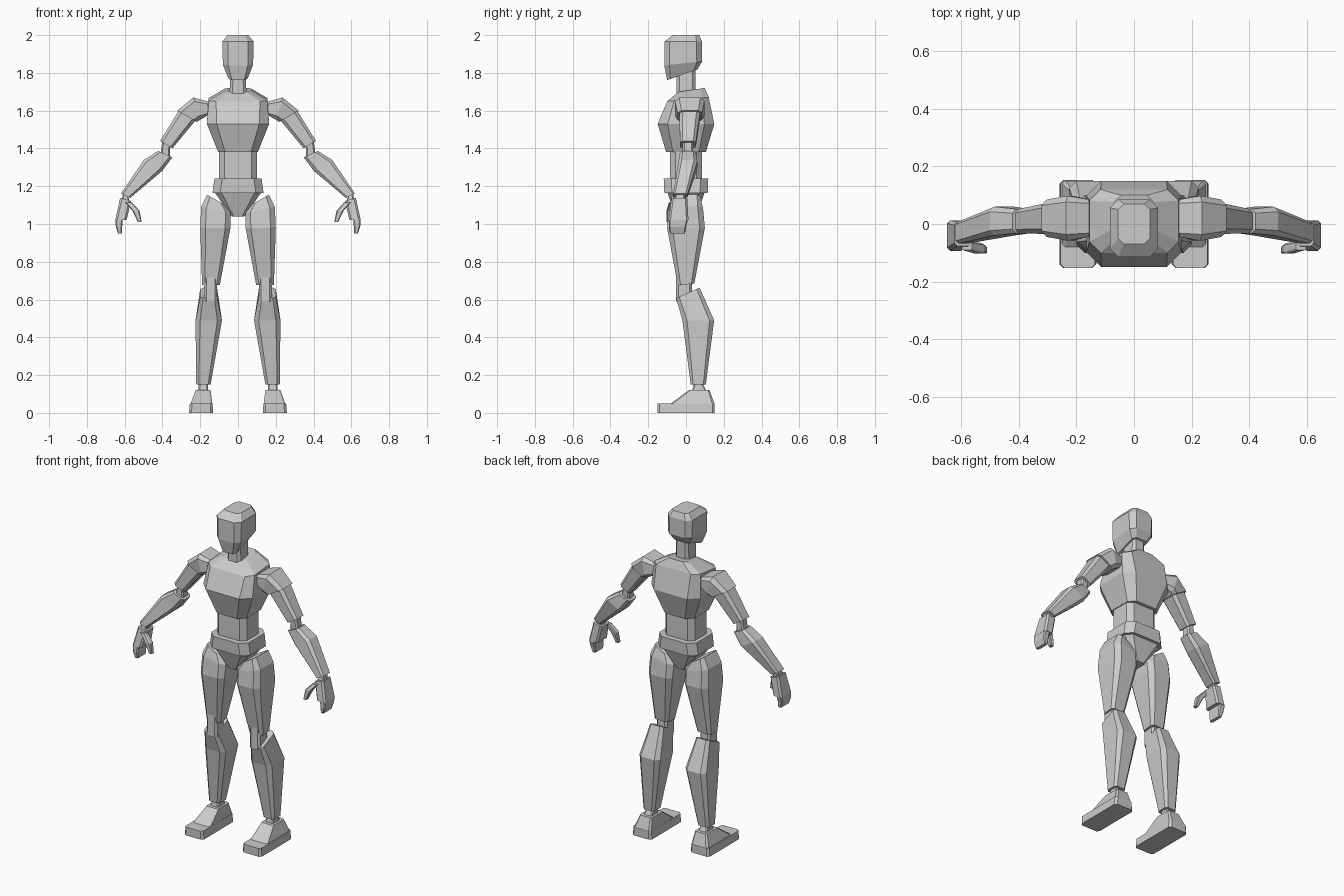
import bpy, bmesh
from math import cos, sin, radians
from mathutils import Vector

cube = bpy.data.objects.get("Cube")
if cube:
    bpy.data.objects.remove(cube)

grey = bpy.data.materials.new("light_grey")
grey.use_nodes = True
grey.diffuse_color = (.6, .6, .6, 1)
grey.node_tree.nodes["Principled BSDF"].inputs["Base Color"].default_value = grey.diffuse_color


def ring(x=0, y=0, z=0, wide=.05, deep=.05, turn=0, slope=0, cut=.35):
    """Rectangle with cut corners, from half sizes, turned about y, sloped front to back."""
    across = Vector((cos(radians(turn)), 0, sin(radians(turn))))
    along = Vector((0, 1, slope))
    corner = cut * min(wide, deep)
    half = [(wide - corner, -deep), (wide, corner - deep),
            (wide, deep - corner), (wide - corner, deep)]
    outline = half + [(-p, -q) for p, q in half]
    return [Vector((x, y, z)) + across * p + along * q for p, q in outline]


def shrink(points, factor=.65):
    """Smaller copy of a ring, for the pegs that join two parts."""
    centre = sum(points, Vector()) / len(points)
    return [centre.lerp(point, factor) for point in points]


def loft(name, rings, paired=False):
    """Closed skin through a list of rings, mirrored to the other side if paired."""
    bm = bmesh.new()
    loops = [[bm.verts.new(point) for point in points] for points in rings]
    for low, high in zip(loops, loops[1:]):
        for i in range(len(low)):
            bm.faces.new((low[i - 1], low[i], high[i], high[i - 1]))
    bm.faces.new(loops[0])
    bm.faces.new(loops[-1])
    bmesh.ops.recalc_face_normals(bm, faces=bm.faces)
    mesh = bpy.data.meshes.new(name)
    bm.to_mesh(mesh)
    bm.free()
    mesh.materials.append(grey)
    obj = bpy.data.objects.new(name, mesh)
    bpy.context.collection.objects.link(obj)
    if paired:
        obj.modifiers.new("Mirror", "MIRROR")


# Head and neck
loft("head", [ring(y=-.02, z=1.79, deep=.08, slope=.35),
              ring(y=-.015, z=1.85, wide=.08, deep=.1, slope=.1),
              ring(y=-.015, z=1.965, wide=.083, deep=.1),
              ring(z=2, wide=.055, deep=.07)])
loft("neck", [ring(z=1.68, wide=.045), ring(z=1.83, wide=.04)])

# Torso
loft("chest", [ring(z=1.38, wide=.105, deep=.105),
               ring(z=1.53, wide=.165, deep=.15),
               ring(y=.01, z=1.66, wide=.155, deep=.11, slope=.1),
               ring(y=.03, z=1.71, wide=.07, deep=.07, slope=.15)])
loft("waist", [ring(z=height, wide=.1, deep=.085) for height in (1.22, 1.4)])
loft("belt", [ring(z=1.165, wide=.135, deep=.115),
              ring(z=1.24, wide=.125, deep=.118)])
loft("pelvis", [ring(z=1.04, wide=.035, deep=.055),
                ring(z=1.17, wide=.125, deep=.1)])

# Arms
loft("shoulder", [ring(x=.16, y=.02, z=1.61, wide=.038, deep=.065, turn=95),
                  ring(x=.22, y=.02, z=1.61, wide=.062, deep=.078, turn=75),
                  ring(x=.27, y=.02, z=1.57, wide=.06, deep=.065, turn=30)], paired=True)
upper_arm = [ring(x=.265, y=.02, z=1.58, wide=.052, deep=.055, turn=30),
             ring(x=.38, y=.01, z=1.42, wide=.038, deep=.042, turn=30)]
forearm = [ring(x=.385, y=.01, z=1.37, wide=.041, deep=.042, turn=25),
           ring(x=.45, y=.01, z=1.31, wide=.057, turn=30),
           ring(x=.595, y=-.03, z=1.15, wide=.027, deep=.038, turn=25)]
palm = [ring(x=.595, y=-.035, z=1.13, wide=.03, deep=.042, turn=15),
        ring(x=.62, y=-.04, z=1.02, wide=.03, deep=.053)]
loft("upper_arm", upper_arm, paired=True)
loft("elbow", [shrink(upper_arm[-1]), shrink(forearm[0])], paired=True)
loft("forearm", forearm, paired=True)
loft("wrist", [shrink(forearm[-1]), shrink(palm[0])], paired=True)
loft("palm", palm, paired=True)

# Fingers and thumb
loft("fingers", [ring(x=.63, y=-.04, z=1.02, wide=.019),
                 ring(x=.63, y=-.045, z=.985, wide=.017, deep=.045),
                 ring(x=.625, y=-.045, z=.95, wide=.01, deep=.04)], paired=True)
loft("thumb", [ring(x=.58, y=-.075, z=1.115, wide=.018, deep=.016),
               ring(x=.54, y=-.085, z=1.07, wide=.019, deep=.018),
               ring(x=.52, y=-.09, z=1.01, wide=.01, deep=.013)], paired=True)

# Legs
loft("thigh", [ring(x=.12, z=1.13, deep=.075, turn=30),
               ring(x=.117, z=1.075, wide=.08, deep=.09, turn=12),
               ring(x=.12, z=.98, wide=.08, deep=.1),
               ring(x=.143, z=.68, wide=.047, deep=.044, slope=.1)], paired=True)
loft("knee", [ring(x=.145, y=-.01, z=height, wide=.035, deep=.042)
              for height in (.59, .72)], paired=True)
shin = [ring(x=.155, y=.01, z=.635, wide=.045, deep=.062, slope=.45),
        ring(x=.155, y=.065, z=.49, wide=.07, deep=.084),
        ring(x=.183, y=.065, z=.15, wide=.038, deep=.04)]
loft("shin", shin, paired=True)

# Feet, from the sole up past the flat toe to the instep
foot = [ring(x=.195, z=0, wide=.064, deep=.152, cut=.2),
        ring(x=.195, z=.05, wide=.06, deep=.152, cut=.2),
        ring(x=.193, y=.035, z=.05, wide=.057, deep=.115, cut=.2),
        ring(x=.185, y=.07, z=.12, wide=.04, deep=.055, cut=.2)]
loft("foot", foot, paired=True)
loft("ankle", [shrink(foot[-1]), shrink(shin[-1])], paired=True)
